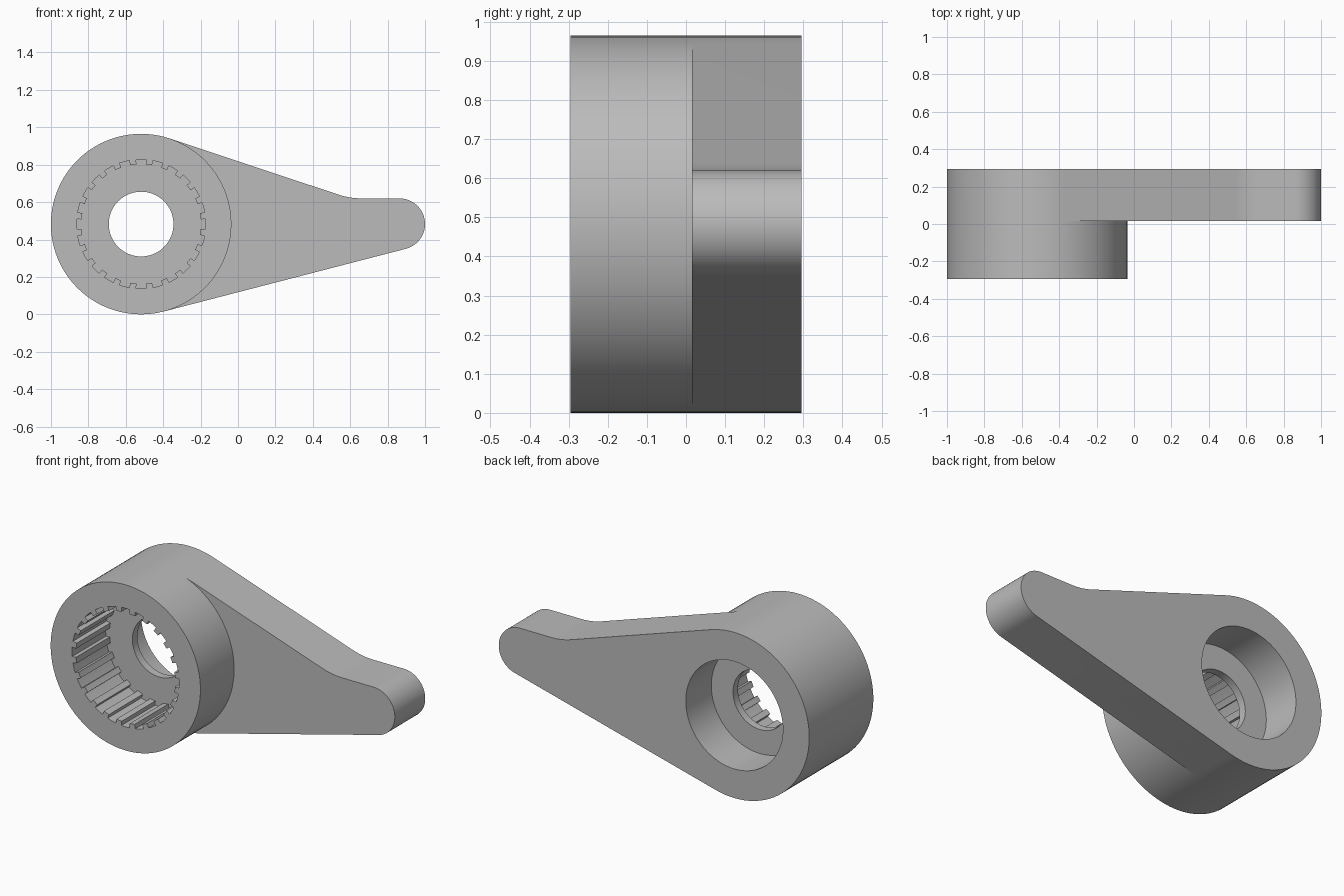
import bpy, bmesh
from math import sin, cos, radians, pi, tan
from mathutils import Vector

cube = bpy.data.objects.get("Cube")
if cube:
    bpy.data.objects.remove(cube, do_unlink=True)

HUB, HUB_R = Vector((-0.518, 0.4825)), 0.4825
TIP, TIP_R = Vector((0.863, 0.483)), 0.137
FRONT, STEP, BACK = -0.295, 0.015, 0.295

grey = bpy.data.materials.new("plain grey")
grey.use_nodes = True
grey.diffuse_color = (0.5, 0.5, 0.5, 1)
grey.node_tree.nodes["Principled BSDF"].inputs["Base Color"].default_value = (0.5, 0.5, 0.5, 1)


def arc(c, r, a, b, n):
    """Points on an arc in the x-z plane, angles in degrees."""
    angles = [radians(a + (b - a) * i / n) for i in range(n + 1)]
    return [c + Vector((r * cos(t), r * sin(t))) for t in angles]


def prism(name, outline, y0, y1):
    """Extrude a closed x-z outline from y0 to y1."""
    bm = bmesh.new()
    face = bm.faces.new([bm.verts.new((p.x, y0, p.y)) for p in outline])
    out = bmesh.ops.extrude_face_region(bm, geom=[face])["geom"]
    moved = [v for v in out if isinstance(v, bmesh.types.BMVert)]
    bmesh.ops.translate(bm, verts=moved, vec=(0, y1 - y0, 0))
    bmesh.ops.recalc_face_normals(bm, faces=bm.faces)
    mesh = bpy.data.meshes.new(name)
    bm.to_mesh(mesh)
    bm.free()
    mesh.materials.append(grey)
    obj = bpy.data.objects.new(name, mesh)
    bpy.context.collection.objects.link(obj)
    return obj


def combine(body, other, operation):
    """Apply a boolean and remove the helper."""
    mod = body.modifiers.new("combine", "BOOLEAN")
    mod.operation, mod.solver, mod.object = operation, "EXACT", other
    bpy.context.view_layer.objects.active = body
    bpy.ops.object.modifier_apply(modifier=mod.name)
    bpy.data.objects.remove(other, do_unlink=True)


# Lever outline: hub arc, lower edge, rounded tip, flat, fillet, sloped top edge
top_slope, low_slope = 18.4, 14.5
hub_arc = arc(HUB, HUB_R, 90 - top_slope, 270 + low_slope, 60)
hub_rest = arc(HUB, HUB_R, 270 + low_slope, 450 - top_slope, 42)[1:-1]
tip_arc = arc(TIP, TIP_R, low_slope - 90, 90, 32)
flat_z, fillet_r = TIP.y + TIP_R, 0.4
corner_x = hub_arc[0].x + (hub_arc[0].y - flat_z) / tan(radians(top_slope))
fillet_x = corner_x + fillet_r * tan(radians(top_slope / 2))
fillet = arc(Vector((fillet_x, flat_z + fillet_r)), fillet_r, 270, 270 - top_slope, 10)

lever = prism("lever_arm", hub_arc + tip_arc + fillet, STEP, BACK)
collar = prism("hub_collar", hub_arc + hub_rest, FRONT, STEP)
combine(lever, collar, "UNION")

# Splined socket in the front
TEETH = 24
socket = []
for i in range(TEETH):
    mid, pitch = 360 * i / TEETH, 360 / TEETH
    socket += arc(HUB, 0.345, mid - pitch * 0.3, mid + pitch * 0.3, 2)
    socket += arc(HUB, 0.32, mid + pitch * 0.3, mid + pitch * 0.7, 2)
combine(lever, prism("socket_cutter", socket, FRONT - 0.1, STEP), "DIFFERENCE")

# Screw hole and the round recess in the back
for name, r, y0, y1 in (("hole_cutter", 0.173, -0.2, 0.2),
                        ("recess_cutter", 0.313, 0.06, BACK + 0.1)):
    circle = arc(HUB, r, 0, 360, 80)[:-1]
    combine(lever, prism(name, circle, y0, y1), "DIFFERENCE")

lever.name = "servo_lever"
bpy.ops.object.select_all(action="DESELECT")
lever.select_set(True)
bpy.context.view_layer.objects.active = lever
bpy.ops.object.shade_smooth_by_angle(angle=radians(25))
